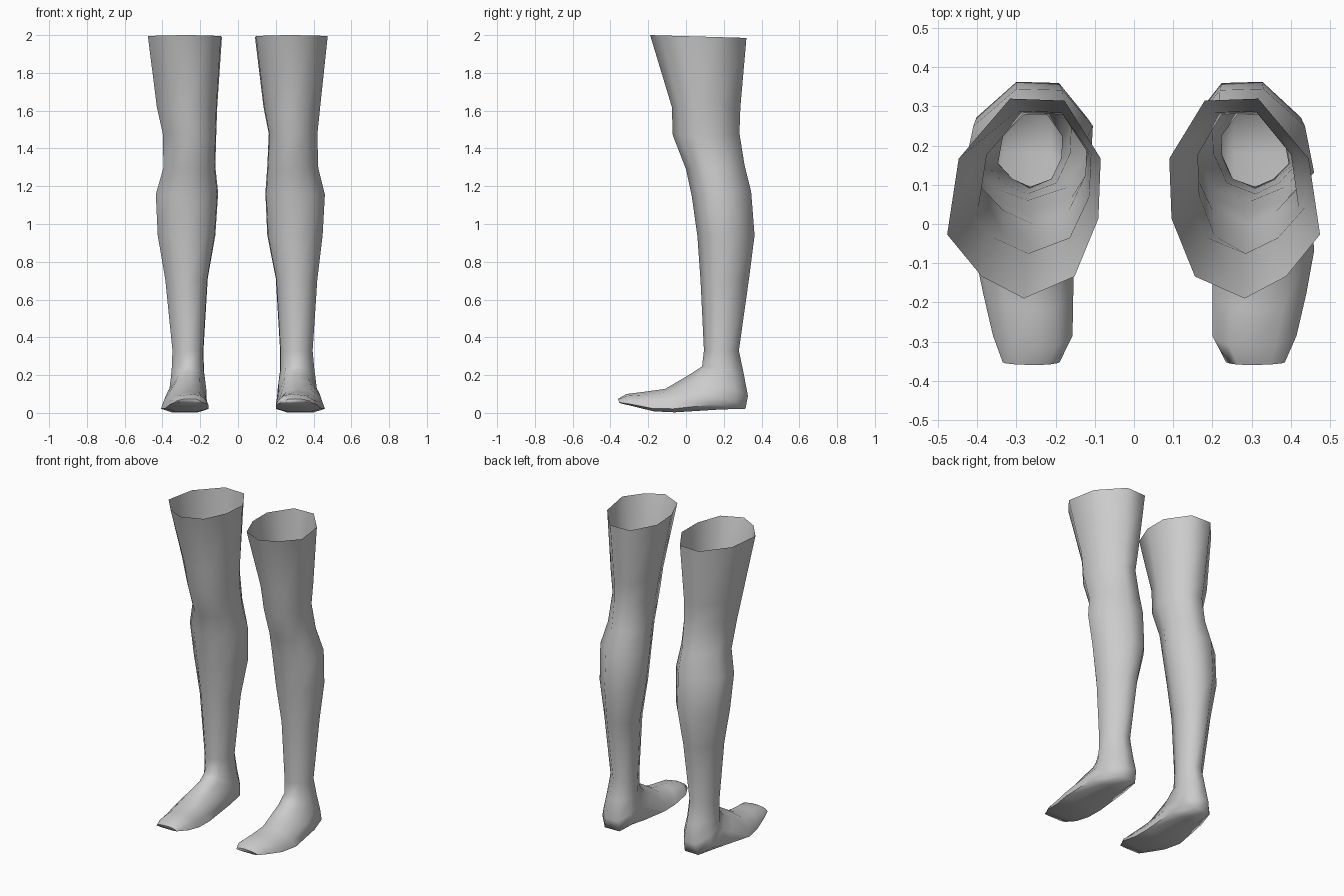
import bpy, bmesh, math

if "Cube" in bpy.data.objects:
    bpy.data.objects.remove(bpy.data.objects["Cube"])

grey = bpy.data.materials.new("light grey")
grey.diffuse_color = (0.6, 0.6, 0.6, 1)
grey.use_nodes = True
grey.node_tree.nodes["Principled BSDF"].inputs["Base Color"].default_value = grey.diffuse_color

# Cross-sections: (outward offset -1..1, 0 = front/top of ring .. 1 = back/sole)
LEG = [(0, 0), (.55, .11), (1, .32), (.85, .70), (.18, 1),
       (-.53, .99), (-1, .70), (-.97, .40), (-.66, .11)]
FOOT = [(-.1, 0), (.5, .15), (.88, .5), (1, .85), (.55, 1),
        (-.55, 1), (-1, .85), (-.88, .5), (-.6, .12)]

# Rings from thigh to toe: front y, z, back y, z, foot-shape blend
RINGS = [
    (-.19, 2.0, .32, 1.985, 0), (-.075, 1.62, .288, 1.62, 0),
    (-.07, 1.47, .283, 1.48, 0), (.0, 1.29, .31, 1.31, 0),
    (.03, 1.15, .345, 1.17, 0), (.06, .94, .363, .94, 0),
    (.077, .70, .335, .72, 0), (.095, .33, .28, .33, 0),
    (.085, .245, .305, .21, .1), (.06, .23, .328, .09, .3),
    (.03, .21, .315, .022, .6), (-.02, .18, .18, .018, .9),
    (-.11, .127, -.06, .003, 1), (-.22, .112, -.17, .008, 1),
    (-.315, .10, -.28, .035, 1), (-.36, .075, -.352, .052, 1),
]

# Inner and outer distance from the centre line for each ring
LEFT = [(.085, .477), (.11, .43), (.115, .397), (.12, .395), (.105, .435),
        (.12, .425), (.16, .385), (.183, .347), (.18, .352), (.168, .36),
        (.165, .37), (.16, .39), (.155, .408), (.155, .385), (.157, .36),
        (.19, .335)]
RIGHT = [(.09, .475), (.135, .435), (.163, .42), (.155, .425), (.145, .46),
         (.155, .448), (.20, .42), (.223, .395), (.222, .405), (.21, .415),
         (.205, .425), (.20, .445), (.20, .46), (.20, .44), (.20, .415),
         (.235, .385)]


def build_leg(name, widths, side):
    bm = bmesh.new()
    loops = []
    for (fy, fz, by, bz, blend), (inner, outer) in zip(RINGS, widths):
        loop = []
        for (u0, v0), (u1, v1) in zip(LEG, FOOT):
            u = u0 + (u1 - u0) * blend
            v = v0 + (v1 - v0) * blend
            x = side * ((inner + outer) / 2 + u * (outer - inner) / 2)
            loop.append(bm.verts.new((x, fy + (by - fy) * v, fz + (bz - fz) * v)))
        loops.append(loop)
    # Skin between neighbouring rings, open at the thigh
    n = len(LEG)
    for a, b in zip(loops, loops[1:]):
        for i in range(n):
            j = (i + 1) % n
            face = (a[i], b[i], b[j], a[j])
            bm.faces.new(face if side < 0 else face[::-1])
    # Toe cap
    bm.faces.new(loops[-1] if side < 0 else loops[-1][::-1])
    bmesh.ops.recalc_face_normals(bm, faces=bm.faces)
    # Keep the skin facing outwards
    bm.normal_update()
    cx = side * sum(widths[3]) / 2
    if sum((f.calc_center_median().x - cx) * f.normal.x for f in bm.faces) < 0:
        bmesh.ops.reverse_faces(bm, faces=bm.faces)
    mesh = bpy.data.meshes.new(name)
    bm.to_mesh(mesh)
    bm.free()
    mesh.materials.append(grey)
    obj = bpy.data.objects.new(name, mesh)
    bpy.context.collection.objects.link(obj)
    bpy.ops.object.select_all(action='DESELECT')
    obj.select_set(True)
    bpy.context.view_layer.objects.active = obj
    bpy.ops.object.shade_smooth_by_angle(angle=math.radians(75))


build_leg("left_leg", LEFT, -1)
build_leg("right_leg", RIGHT, 1)
